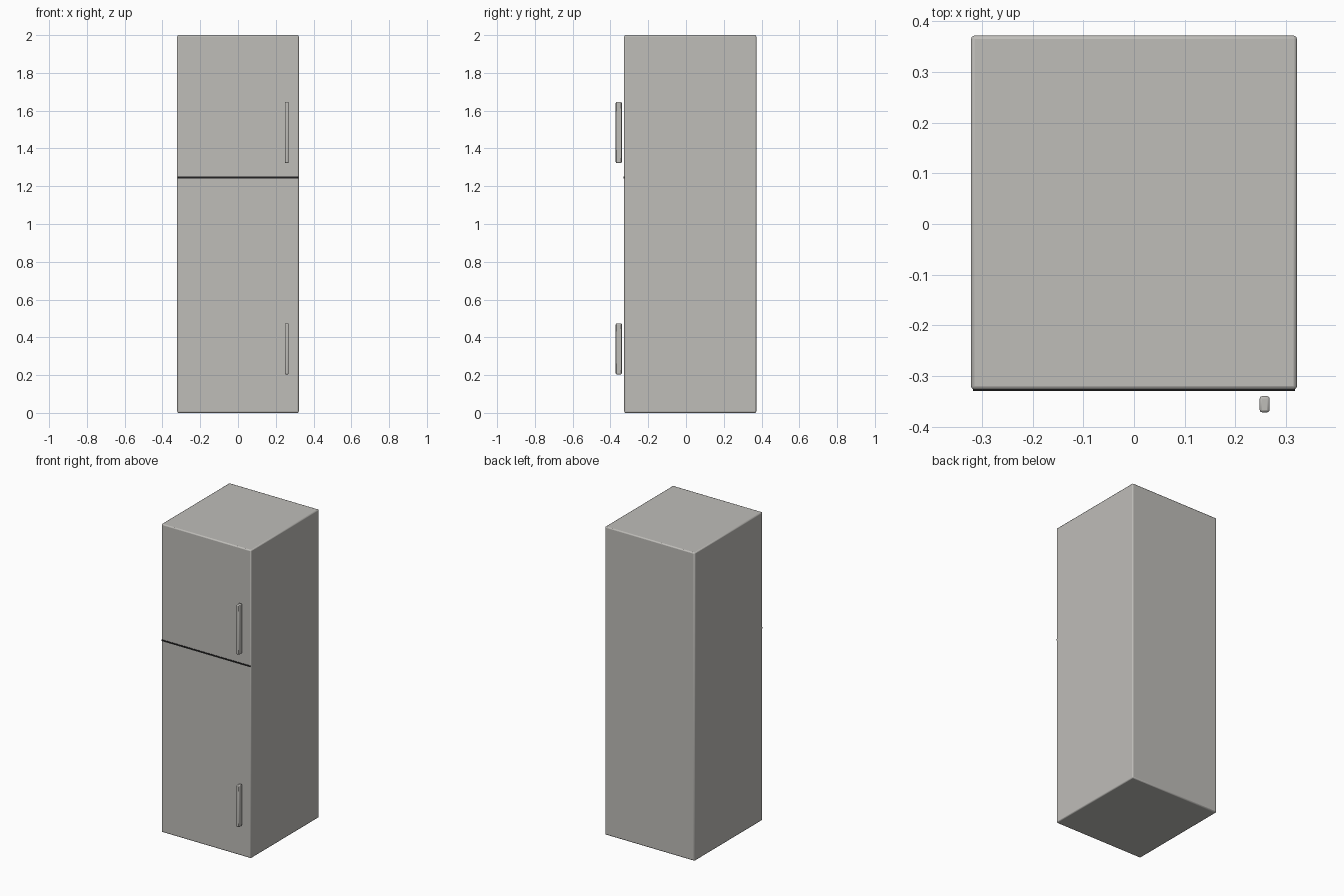
import bpy

if "Cube" in bpy.data.objects:
    bpy.data.objects.remove(bpy.data.objects["Cube"])


def material(name, rgb):
    m = bpy.data.materials.new(name)
    m.diffuse_color = (*rgb, 1.0)
    m.use_nodes = True
    m.node_tree.nodes["Principled BSDF"].inputs["Base Color"].default_value = m.diffuse_color
    return m


steel = material("warm_grey", (0.52, 0.51, 0.485))
dark = material("dark_seam", (0.015, 0.015, 0.015))


def box(name, lo, hi, mat, bevel=0.0, segments=2):
    """Axis-aligned box between two corners with optional rounded edges."""
    bpy.ops.mesh.primitive_cube_add(
        size=1, location=[(a + b) / 2 for a, b in zip(lo, hi)])
    ob = bpy.context.object
    ob.name = name
    ob.scale = [b - a for a, b in zip(lo, hi)]
    bpy.ops.object.transform_apply(location=False, rotation=False, scale=True)
    ob.data.materials.append(mat)
    if bevel:
        mod = ob.modifiers.new("rounded_edges", 'BEVEL')
        mod.width = bevel
        mod.segments = segments
        bpy.ops.object.shade_smooth_by_angle()
    return ob


# Cabinet
box("cabinet", (-0.322, -0.327, 0.0), (0.322, 0.372, 2.0), steel, 0.007)

# Dark gap between the two doors
box("door_seam", (-0.318, -0.330, 1.242), (0.318, -0.322, 1.251), dark)

# Door handles, standing just off the front
for name, z0, z1 in (("upper_handle", 1.323, 1.646),
                     ("lower_handle", 0.204, 0.474)):
    box(name, (0.248, -0.372, z0), (0.268, -0.340, z1), steel, 0.005)
